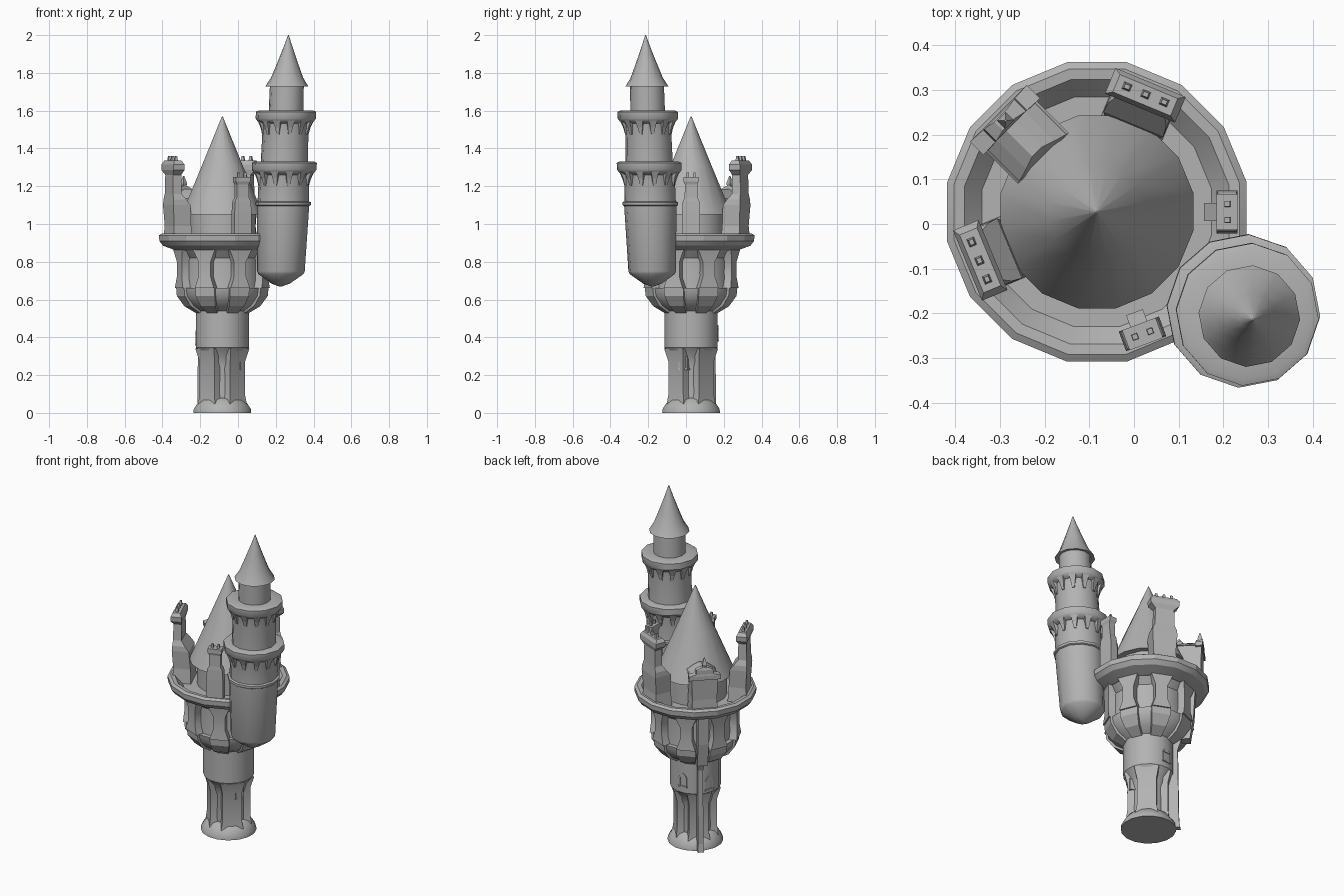
import bpy, bmesh, math
from math import sin, cos, radians, tau

cube = bpy.data.objects.get("Cube")
if cube:
    bpy.data.objects.remove(cube)

stone = bpy.data.materials.new("grey stone")
stone.use_nodes = True
GREY = (0.45, 0.45, 0.45, 1)
stone.diffuse_color = GREY
stone.node_tree.nodes["Principled BSDF"].inputs["Base Color"].default_value = GREY


def keep(z):
    """Axis of the main tower."""
    return -0.083, 0.027


def turret(z):
    """Axis of the side turret, leaning slightly outward."""
    t = (z - 0.67) / 1.33
    return 0.225 + 0.042 * t, -0.177 - 0.037 * t


def finish(name, bm, angle):
    bmesh.ops.remove_doubles(bm, verts=bm.verts, dist=1e-5)
    bmesh.ops.recalc_face_normals(bm, faces=bm.faces)
    mesh = bpy.data.meshes.new(name)
    bm.to_mesh(mesh)
    bm.free()
    mesh.materials.append(stone)
    ob = bpy.data.objects.new(name, mesh)
    bpy.context.collection.objects.link(ob)
    bpy.ops.object.select_all(action='DESELECT')
    ob.select_set(True)
    bpy.context.view_layer.objects.active = ob
    if angle:
        bpy.ops.object.shade_smooth_by_angle(angle=radians(angle))


def loft(bm, rings):
    """Skin a stack of equal-length vertex loops and cap both ends."""
    loops = [[bm.verts.new(p) for p in ring] for ring in rings]
    n = len(loops[0])
    for a, b in zip(loops, loops[1:]):
        for i in range(n):
            j = (i + 1) % n
            bm.faces.new((a[i], a[j], b[j], b[i]))
    bm.faces.new(loops[0][::-1])
    bm.faces.new(loops[-1])


def lathe(name, axis, profile, sides, turn=0.0, angle=35):
    bm = bmesh.new()
    rings = []
    for r, z in profile:
        cx, cy = axis(z)
        rings.append([(cx + r * cos(tau * i / sides + radians(turn)),
                       cy + r * sin(tau * i / sides + radians(turn)), z)
                      for i in range(sides)])
    loft(bm, rings)
    finish(name, bm, angle)


def stack(bm, axis, az, sections, shift=0.0):
    """Rectangular loft facing azimuth az; sections are (r_in, r_out, width, z)."""
    c, s = cos(radians(az)), sin(radians(az))
    rings = []
    for r0, r1, w, z in sections:
        cx, cy = axis(z)
        corners = ((r0, -w / 2), (r1, -w / 2), (r1, w / 2), (r0, w / 2))
        rings.append([(cx + r * c - (t + shift) * s, cy + r * s + (t + shift) * c, z)
                      for r, t in corners])
    loft(bm, rings)


def ring_of(name, axis, count, turn, sections, angle=0):
    bm = bmesh.new()
    for i in range(count):
        stack(bm, axis, turn + 360 * i / count, sections)
    finish(name, bm, angle)


# Main tower: foot, waist, balcony and parapet
lathe("tower_foot", keep, [(.156, 0), (.154, .02), (.138, .045), (.118, .07), (.09, .08)], 16, 11.25)
lathe("tower_column", keep, [(.095, .05), (.092, .24), (.108, .3), (.143, .345), (.143, .54),
                             (.19, .57), (.232, .62), (.238, .66), (.2, .662)], 16, 11.25)
lathe("tower_upper_storey", keep, [(.215, .65), (.208, .74), (.21, .82), (.25, .87)], 16, 11.25)
lathe("parapet", keep, [(.25, .86), (.32, .885), (.34, .91), (.342, .94), (.326, .95),
                        (.302, .948), (.262, .905), (.17, .905)], 16, 11.25, 18)
lathe("roof_drum", keep, [(.178, .9), (.178, 1.06)], 16, 11.25)
lathe("main_roof", keep, [(.17, 1.055), (.22, 1.05), (.11, 1.31), (.002, 1.57)], 16, 11.25, 40)

# Pillars and brackets around the main tower
ring_of("column_pillars", keep, 4, 45,
        [(.05, .12, .13, .04), (.05, .114, .11, .1), (.05, .114, .11, .27),
         (.05, .132, .14, .34)], 25)
ring_of("waist_brackets", keep, 8, 22.5,
        [(.1, .142, .06, .53), (.1, .2, .085, .565), (.1, .238, .11, .62), (.1, .242, .11, .663)])
ring_of("storey_pillars", keep, 8, 22.5,
        [(.15, .25, .11, .66), (.15, .246, .07, .72), (.15, .246, .07, .8),
         (.15, .256, .13, .87)], 25)

# Buttress running down the back of the tower
bm = bmesh.new()
stack(bm, keep, 135, [(.05, .18, .035, 0), (.05, .172, .03, .05), (.05, .165, .03, .5),
                      (.05, .2, .05, .6)])
stack(bm, keep, 135, [(.15, .235, .06, .56), (.15, .256, .06, .7), (.15, .265, .06, .88)])
finish("back_buttress", bm, 0)


# Small arched window surrounds: jambs, sill and pointed head
def window(name, az, r, z):
    bm = bmesh.new()
    for side in (-1, 1):
        stack(bm, keep, az, [(r - .03, r + .01, .01, z - .035), (r - .03, r + .01, .01, z + .02)],
              side * .02)
    stack(bm, keep, az, [(r - .03, r + .012, .056, z - .042), (r - .03, r + .012, .056, z - .032)])
    stack(bm, keep, az, [(r - .03, r + .011, .054, z + .018), (r - .03, r + .011, .036, z + .035),
                         (r - .03, r + .011, .008, z + .046)])
    finish(name, bm, 0)


for label, az, r, z in (("back", 95, .134, .42), ("side", 158, .134, .4), ("front", -22.5, .105, .27)):
    window(label + "_window", az, r, z)

# Slim chimneys either side of the turret
for label, az in (("left", 0), ("front", -69.5)):
    bm = bmesh.new()
    stack(bm, keep, az, [(.268, .315, .096, .89), (.268, .315, .096, 1.06), (.27, .313, .088, 1.12),
                         (.274, .311, .068, 1.14), (.274, .311, .066, 1.21),
                         (.268, .316, .08, 1.225), (.268, .316, .08, 1.25)])
    stack(bm, keep, az, [(.24, .28, .04, .89), (.24, .28, .04, 1.1), (.27, .285, .04, 1.14)])
    for t in (-.018, .018):
        stack(bm, keep, az, [(.285, .299, .014, 1.245), (.286, .298, .012, 1.272)], t)
    finish(label + "_chimney", bm, 0)

# Broad chimney stacks with three pots
for label, az in (("back", 67.5), ("right", 202.5)):
    bm = bmesh.new()
    stack(bm, keep, az, [(.2, .31, .15, .89), (.205, .303, .13, .99), (.212, .31, .145, 1.1),
                         (.235, .308, .14, 1.13), (.258, .306, .115, 1.16), (.258, .304, .11, 1.26),
                         (.252, .314, .165, 1.285), (.252, .314, .17, 1.315),
                         (.262, .304, .14, 1.335)])
    for t in (-.045, 0, .045):
        stack(bm, keep, az, [(.276, .294, .02, 1.33), (.28, .29, .012, 1.36)], t)
    finish(label + "_broad_chimney", bm, 0)

# Gabled dormer with a stepped crest and finial
bm = bmesh.new()
stack(bm, keep, 135, [(.17, .305, .15, .89), (.17, .3, .14, 1.0), (.17, .305, .15, 1.14)])
stack(bm, keep, 135, [(.17, .3, .16, 1.135), (.18, .3, .09, 1.165), (.19, .295, .03, 1.185)])
stack(bm, keep, 135, [(.27, .312, .18, 1.125), (.27, .312, .18, 1.15),
                      (.272, .31, .1, 1.16), (.272, .31, .095, 1.185), (.278, .305, .04, 1.2)])
stack(bm, keep, 135, [(.282, .298, .016, 1.19), (.277, .303, .028, 1.215), (.288, .292, .004, 1.255)])
finish("dormer", bm, 0)

# Side turret
lathe("turret_body", turret, [(.004, .668), (.05, .685), (.12, .735), (.126, .75), (.139, 1.1)], 12, -4)
lathe("turret_ledge", turret, [(.139, 1.095), (.147, 1.1), (.147, 1.115), (.136, 1.12)], 12, -4)
lathe("turret_middle", turret, [(.136, 1.11), (.134, 1.25), (.14, 1.275)], 12, -4)
lathe("turret_upper", turret, [(.126, 1.31), (.122, 1.48), (.13, 1.54)], 12, -4)
lathe("turret_neck", turret, [(.092, 1.58), (.09, 1.735)], 12, -4)
for label, r, z in (("lower", .172, 1.27), ("upper", .16, 1.54)):
    lathe(label + "_turret_gallery", turret,
          [(r - .035, z - .01), (r - .01, z + .004), (r, z + .018), (r, z + .054),
           (r - .014, z + .06), (r - .075, z + .06)], 12, -4)
    ring_of(label + "_turret_corbels", turret, 12, 11,
            [(r - .07, r - .036, .014, z - .065), (r - .07, r - .028, .026, z - .03),
             (r - .07, r - .012, .042, z + .008)])
lathe("turret_roof", turret, [(.085, 1.735), (.114, 1.728), (.085, 1.775), (.056, 1.85),
                              (.028, 1.925), (.002, 2.0)], 12, -4, 40)
